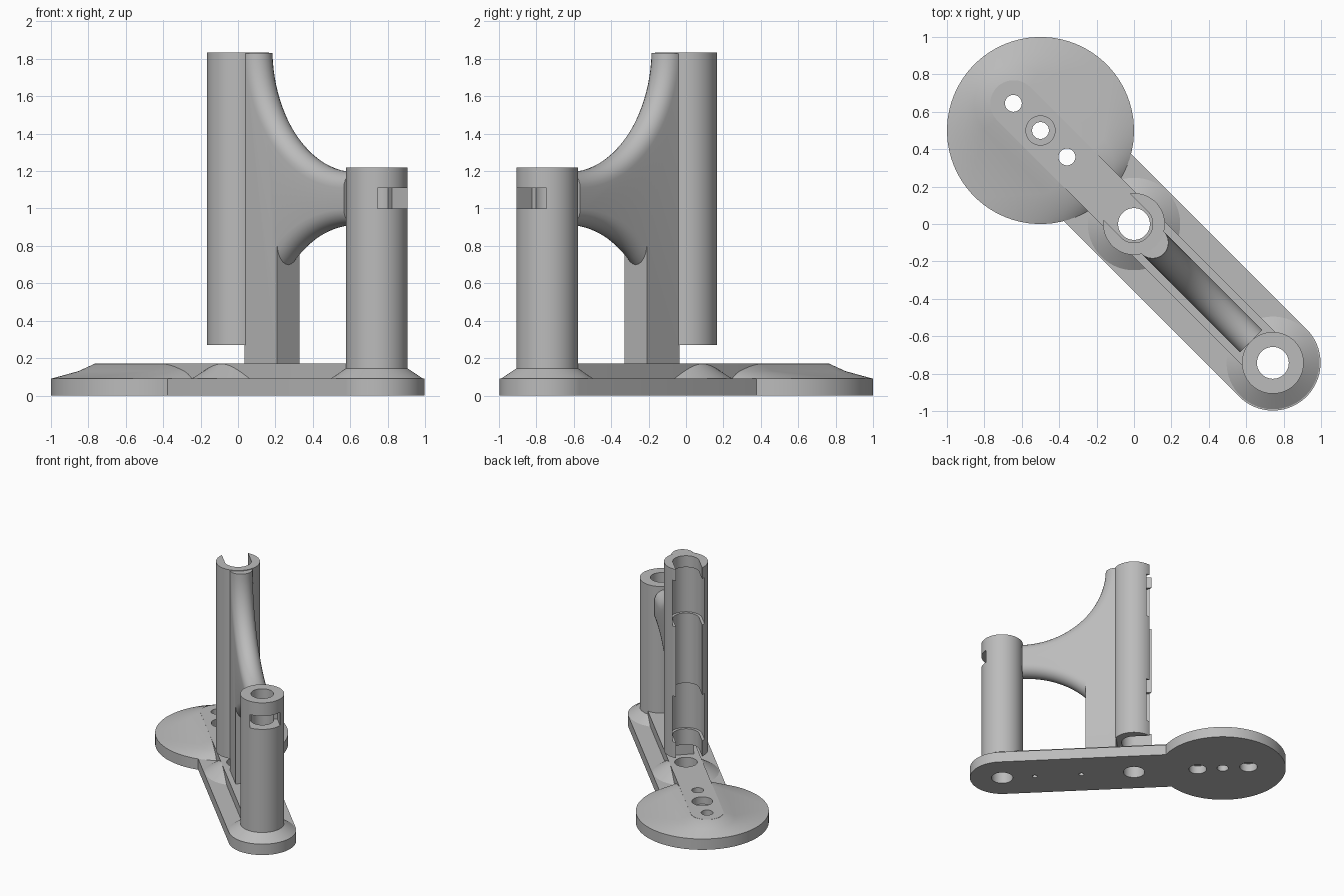
import bpy, bmesh, math

if "Cube" in bpy.data.objects:
    bpy.data.objects.remove(bpy.data.objects["Cube"])

# Parts are built along a local long axis u, then turned 45 degrees.
TURN = -math.pi / 4
FRONT = 1.05      # front tube position along u
DISC = -0.707     # round foot position along u

grey = bpy.data.materials.new("plain grey")
grey.diffuse_color = (0.5, 0.5, 0.5, 1)
grey.use_nodes = True
grey.node_tree.nodes["Principled BSDF"].inputs["Base Color"].default_value = grey.diffuse_color


def skin(name, rings):
    """Closed solid through rings with equal point counts, capped at both ends."""
    bm = bmesh.new()
    loops = [[bm.verts.new(p) for p in ring] for ring in rings]
    n = len(loops[0])
    for a, b in zip(loops, loops[1:]):
        for i in range(n):
            j = (i + 1) % n
            bm.faces.new((a[i], a[j], b[j], b[i]))
    bm.faces.new(loops[0][::-1])
    bm.faces.new(loops[-1])
    bmesh.ops.recalc_face_normals(bm, faces=bm.faces)
    mesh = bpy.data.meshes.new(name)
    bm.to_mesh(mesh)
    bm.free()
    mesh.materials.append(grey)
    ob = bpy.data.objects.new(name, mesh)
    ob.rotation_euler.z = TURN
    bpy.context.collection.objects.link(ob)
    return ob


def stadium(u0, u1, r, z, n=72):
    """Rounded slot outline from u0 to u1; a circle when they are equal."""
    pts = []
    for i in range(n):
        a = 2 * math.pi * (i + 0.5) / n
        pts.append(((u1 if math.cos(a) > 0 else u0) + r * math.cos(a), r * math.sin(a), z))
    if u0 == u1:
        return pts
    return pts


def slot(name, u0, u1, r, z0, z1):
    return skin(name, [stadium(u0, u1, r, z0), stadium(u0, u1, r, z1)])


def cylinder(name, u, r, z0, z1):
    return slot(name, u, u, r, z0, z1)


def box(name, u0, u1, w, z0, z1):
    return skin(name, [[(u0, -w, z), (u1, -w, z), (u1, w, z), (u0, w, z)] for z in (z0, z1)])


def cut(ob, cutters):
    bpy.context.view_layer.objects.active = ob
    for c in cutters:
        m = ob.modifiers.new("cut", 'BOOLEAN')
        m.operation = 'DIFFERENCE'
        m.solver = 'EXACT'
        m.object = c
        bpy.ops.object.modifier_apply(modifier=m.name)


# Base: long plate, round foot blended into the ridge bar, collars
plate = slot("base_plate", -0.5, FRONT, 0.255, 0, 0.09)
foot = skin("round_foot", [
    stadium(DISC, DISC, 0.5, 0),
    stadium(DISC, DISC, 0.5, 0.09),
    stadium(-0.91, -0.45, 0.21, 0.13),
    stadium(-0.91, -0.45, 0.125, 0.169)])
bar = slot("ridge_bar", -0.91, FRONT, 0.125, 0.04, 0.17)
rear_collar = skin("rear_collar", [stadium(0, 0, 0.255, 0.085), stadium(0, 0, 0.125, 0.169)])
front_collar = skin("front_collar", [stadium(FRONT, FRONT, 0.255, 0.085),
                                     stadium(FRONT, FRONT, 0.165, 0.145)])

# Upright tubes
front_tube = cylinder("front_tube", FRONT, 0.165, 0.05, 1.22)
rear_tube = cylinder("rear_open_tube", 0, 0.165, 0.27, 1.835)

# Web and post: side outlines stacked across the thickness, edges rounded
HALF, CU = 0.085, 0.885
slices = []
for k in range(13):
    v = HALF * math.sin(math.pi * (k / 12 - 0.5))
    inset = HALF - math.sqrt(max(0, HALF * HALF - v * v))
    top, low = 0.66 + inset, 0.71 + inset
    side = [(0.135, 1.83)]
    for i in range(25):
        a = math.radians(182 + 88 * i / 24)
        side.append((CU + top * math.cos(a), 1.855 + top * math.sin(a)))
    for i in range(15):
        u = CU + (0.38 - CU) * i / 14
        side.append((u, 0.2 + math.sqrt(low * low - (u - CU) ** 2)))
    side += [(0.38, 0.12), (0.135, 0.12)]
    slices.append([(u, v, z) for u, z in side])
web = skin("web_and_post", slices)

# Cutters
front_bore = cylinder("cutter", FRONT, 0.085, -0.1, 1.5)
window = box("cutter", FRONT, FRONT + 0.3, 0.115, 1.0, 1.11)
rear_hole = cylinder("cutter", 0, 0.085, -0.1, 0.25)
channel = slot("cutter", -0.4, 0, 0.1, 0.2, 1.95)
pockets = [slot("cutter", -0.4, 0, 0.122, a, b) for a, b in ((0.4, 0.78), (1.36, 1.74))]
foot_holes = []
for u in (DISC - 0.205, DISC + 0.2):
    foot_holes += [cylinder("cutter", u, 0.045, -0.1, 0.3), cylinder("cutter", u, 0.07, -0.1, 0.07)]
foot_holes += [cylinder("cutter", DISC, 0.045, -0.1, 0.3), cylinder("cutter", DISC, 0.078, 0.11, 0.3)]
screws = [cylinder("cutter", u, 0.02, -0.1, 0.12) for u in (0.42, 0.79)]

cut(plate, [front_bore, rear_hole] + foot_holes + screws)
cut(foot, foot_holes)
cut(bar, [front_bore, rear_hole] + foot_holes + screws)
cut(rear_collar, [rear_hole])
cut(front_collar, [front_bore])
cut(front_tube, [front_bore, window])
cut(rear_tube, [channel] + pockets)

for c in [front_bore, window, rear_hole, channel] + pockets + foot_holes + screws:
    bpy.data.objects.remove(c)

# Smooth round surfaces, keep hard edges
for ob in bpy.context.scene.objects:
    ob.select_set(True)
    bpy.context.view_layer.objects.active = ob
bpy.ops.object.shade_smooth_by_angle(angle=math.radians(25))
